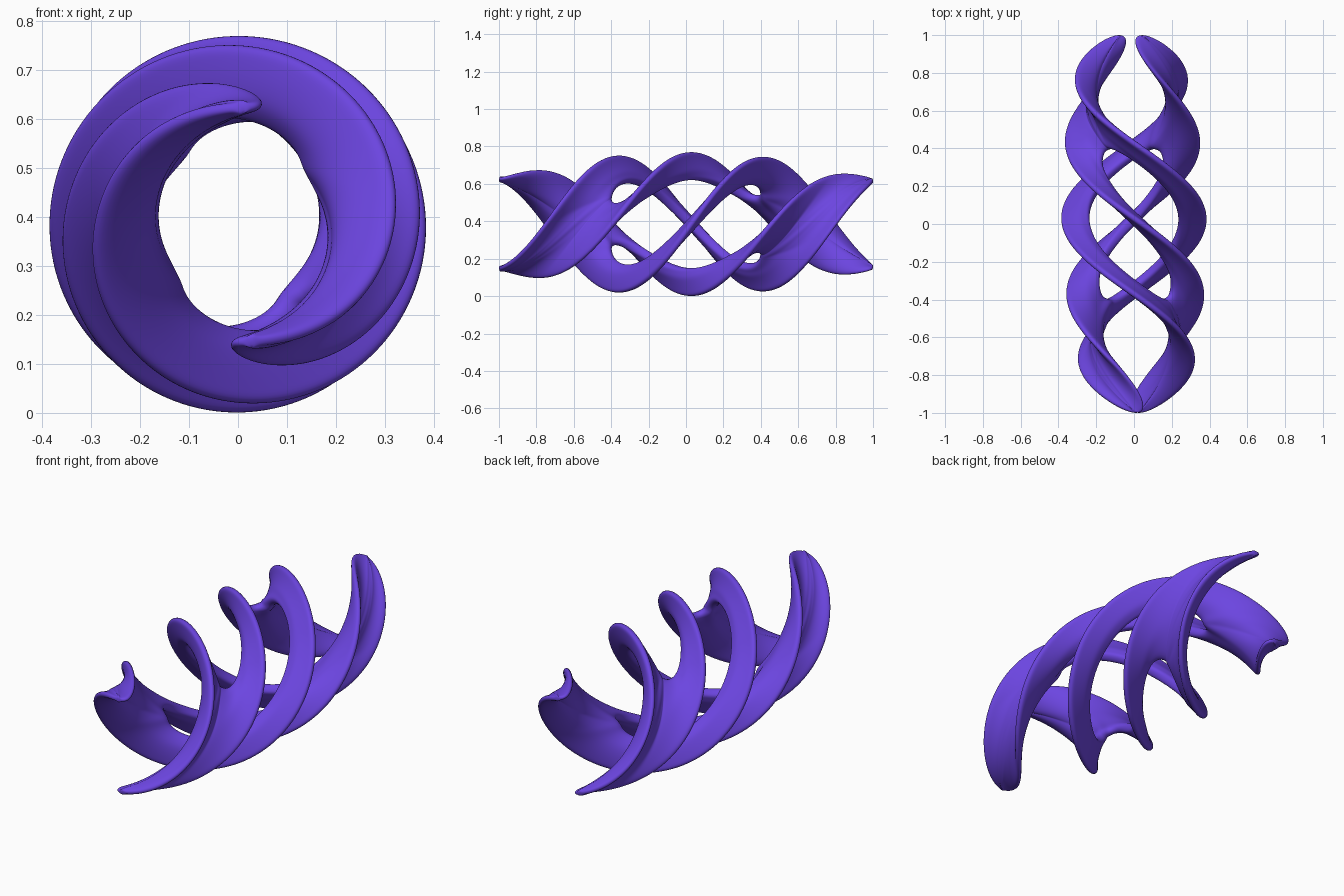
import bpy, bmesh
from math import sin, cos, pi, radians, copysign, hypot, atan2

if "Cube" in bpy.data.objects:
    bpy.data.objects.remove(bpy.data.objects["Cube"])

ROWS, COLS = 64, 6          # along a strand, inner edge to outer edge
HOLE_END = 0.395            # y where neighbouring strands start to merge
SPLIT = 18 / 32             # row at which they merge
HALF = radians(45)
TWIST = radians(217)        # turn per unit of y
CENTRE_Z = 0.385


def inner_edge(v):
    """y, signed angle and radius of the edge facing the axis."""
    a, s = abs(v), copysign(1, v)
    if a < SPLIT:
        p = a / SPLIT
        return s * HOLE_END * sin(p * pi / 2), s * HALF * p ** 1.9, 0.235 - 0.038 * p * p, p
    q = (a - SPLIT) / (1 - SPLIT)
    return s * (HOLE_END + (1 - HOLE_END) * q), s * HALF, 0.197 + 0.043 * q, 1.0


def outer_edge(v):
    """y, signed angle and radius of the outer edge, closing to a tip at each end."""
    y = sin(v * pi / 2)
    return y, copysign(HALF * abs(v) ** 2.5, v), 0.388 - 0.14 * y * y - 0.008 * y ** 8


def sheet_point(k, v, t):
    side = 1 if k % 2 == 0 else -1
    yi, ai, ri, p = inner_edge(v)
    yo, ao, ro = outer_edge(v)
    # work in a frame whose x axis is the merging line between two strands
    mid = copysign(HALF, v)
    xi, wi = ri * cos(ai - mid), ri * sin(ai - mid)
    xo, wo = ro * cos(ao - mid), ro * sin(ao - mid)
    f = t ** (1 + p ** 4)
    x, w = xi + (xo - xi) * f, wi + (wo - wi) * t
    y = yi + (yo - yi) * t
    ang = side * (atan2(w, x) + mid) + pi + k * pi / 2 + TWIST * (y - 0.03)
    r = hypot(x, w)
    return r * cos(ang) - 0.018 * y, y, CENTRE_Z + r * sin(ang)


def weight(v, t):
    """Relative thickness: lens-shaped fins, full webs, thin tips."""
    p = inner_edge(v)[3]
    inner = 0.7 + 0.3 * p ** 10
    w = inner + (1 - inner) * min(1, t * 3) - 0.6 * max(0, t - 0.35) / 0.65
    return w * (1 - 0.55 * abs(v) ** 8)


# four twisted strands welded into one continuous saddle surface
bm = bmesh.new()
dl = bm.verts.layers.deform.verify()
for k in range(4):
    grid = []
    for i in range(ROWS + 1):
        row = []
        for j in range(COLS + 1):
            v, t = 2 * i / ROWS - 1, j / COLS
            vert = bm.verts.new(sheet_point(k, v, t))
            vert[dl][0] = weight(v, t)
            row.append(vert)
        grid.append(row)
    for i in range(ROWS):
        for j in range(COLS):
            bm.faces.new((grid[i][j], grid[i + 1][j], grid[i + 1][j + 1], grid[i][j + 1]))
bmesh.ops.remove_doubles(bm, verts=bm.verts, dist=0.0008)
bmesh.ops.dissolve_degenerate(bm, dist=0.0005, edges=bm.edges)
bmesh.ops.recalc_face_normals(bm, faces=bm.faces)
mesh = bpy.data.meshes.new("twisted_lattice")
bm.to_mesh(mesh)
bm.free()
obj = bpy.data.objects.new("twisted_lattice", mesh)
bpy.context.collection.objects.link(obj)
obj.vertex_groups.new(name="thickness")

# thickness and rounding
solid = obj.modifiers.new("thickness", 'SOLIDIFY')
solid.thickness, solid.offset = 0.066, 0
solid.vertex_group = "thickness"
sub = obj.modifiers.new("rounding", 'SUBSURF')
sub.levels = sub.render_levels = 2
for poly in mesh.polygons:
    poly.use_smooth = True

# purple finish
mat = bpy.data.materials.new("purple")
mat.diffuse_color = (0.15, 0.06, 0.75, 1)
mat.use_nodes = True
mat.node_tree.nodes["Principled BSDF"].inputs["Base Color"].default_value = mat.diffuse_color
mesh.materials.append(mat)
